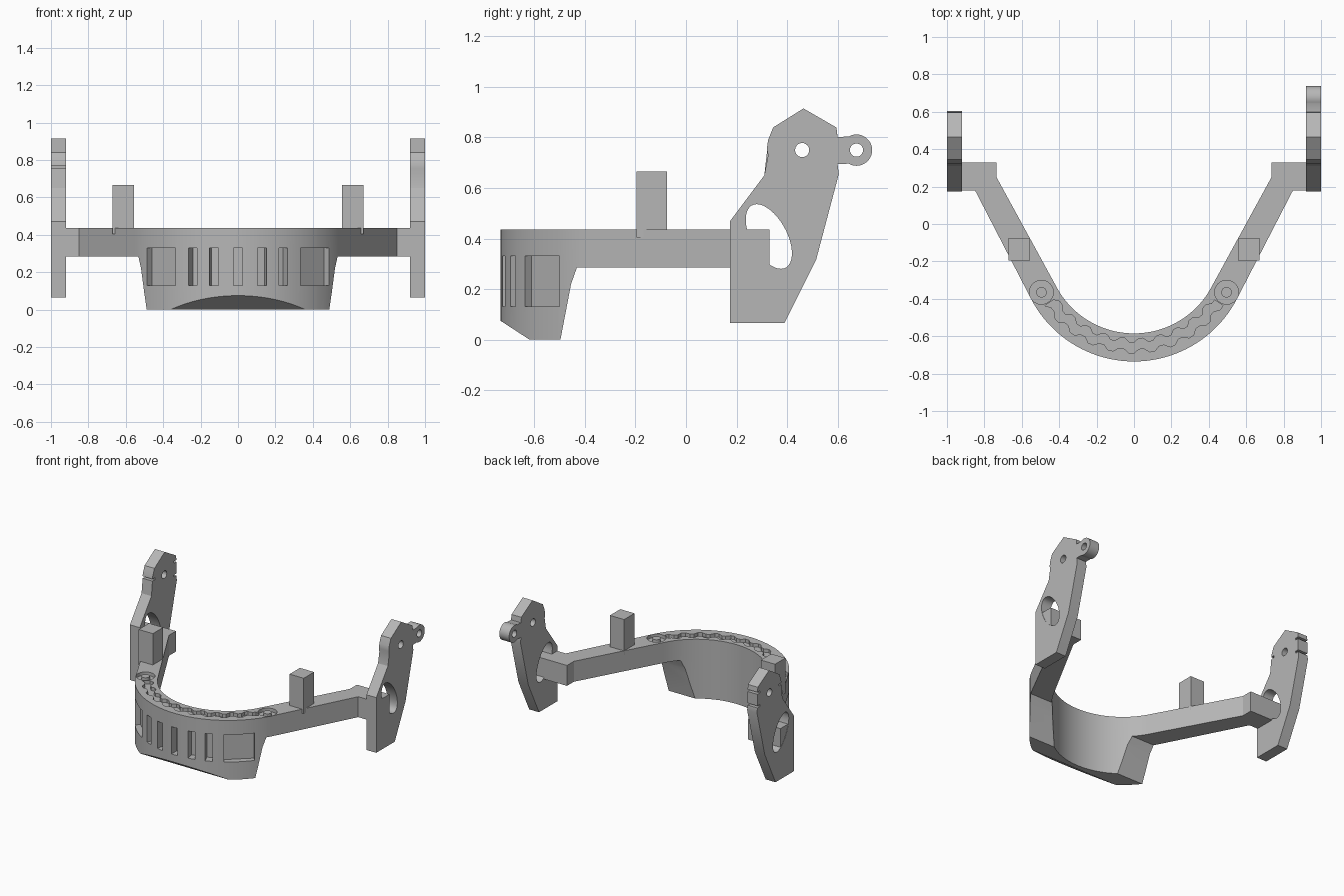
import bpy, bmesh
from math import sin, cos, radians, pi
from mathutils import Matrix, Vector

if "Cube" in bpy.data.objects:
    bpy.data.objects.remove(bpy.data.objects["Cube"], do_unlink=True)

grey = bpy.data.materials.new("plain_grey")
grey.use_nodes = True
GREY = (0.47, 0.47, 0.47, 1)
grey.diffuse_color = GREY
grey.node_tree.nodes["Principled BSDF"].inputs["Base Color"].default_value = GREY


def prism(name, points, axis, lo, hi):
    """Extrude a flat outline along x (points are y, z) or z (points are x, y)."""
    bm = bmesh.new()
    place = (lambda p: (lo, *p)) if axis == "x" else (lambda p: (*p, lo))
    face = bm.faces.new([bm.verts.new(place(p)) for p in points])
    new = bmesh.ops.extrude_face_region(bm, geom=[face])["geom"]
    shift = Vector((hi - lo, 0, 0) if axis == "x" else (0, 0, hi - lo))
    bmesh.ops.translate(bm, vec=shift, verts=[v for v in new if isinstance(v, bmesh.types.BMVert)])
    bmesh.ops.recalc_face_normals(bm, faces=bm.faces)
    mesh = bpy.data.meshes.new(name)
    bm.to_mesh(mesh)
    bm.free()
    mesh.materials.append(grey)
    ob = bpy.data.objects.new(name, mesh)
    bpy.context.collection.objects.link(ob)
    return ob


def activate(ob):
    bpy.ops.object.select_all(action="DESELECT")
    ob.select_set(True)
    bpy.context.view_layer.objects.active = ob


def combine(ob, cutter, operation="DIFFERENCE"):
    """Apply a boolean and discard the cutter."""
    activate(ob)
    mod = ob.modifiers.new("cut", "BOOLEAN")
    mod.operation, mod.object, mod.solver = operation, cutter, "EXACT"
    bpy.ops.object.modifier_apply(modifier=mod.name)
    bpy.data.objects.remove(cutter, do_unlink=True)


def smooth(ob):
    activate(ob)
    bpy.ops.object.shade_smooth_by_angle(angle=radians(25))


def circle(cx, cy, r, start=0, end=360, n=32):
    closed = end - start == 360
    steps = n if closed else n + 1
    angles = [radians(start + (end - start) * i / n) for i in range(steps)]
    return [(cx + r * cos(a), cy + r * sin(a)) for a in angles]


def bow(r, degrees):
    """Point on the curved front, angle measured from straight ahead."""
    a = radians(degrees)
    return (r * sin(a), CENTRE_Y - r * cos(a))


CENTRE_Y, OUTER, INNER, SWEEP = -0.115, 0.62, 0.47, 63
TOP = 0.435

# Curved front band with two straight arms
arm_end = [(0.85, 0.18), (0.998, 0.18), (0.998, 0.33), (0.735, 0.33), (0.735, 0.25)]
steps = 42
sweep = [-SWEEP + 2 * SWEEP * i / steps for i in range(steps + 1)]
plan = [bow(OUTER, a) for a in sweep] + arm_end
plan += [bow(INNER, a) for a in reversed(sweep)]
plan += [(-x, y) for x, y in reversed(arm_end)]
band = prism("front_band_and_arms", plan, "z", 0, TOP)

# Side outline: deep chin with a sloped lower lip, slim arms
side = [(-0.8, 0.117), (-0.62, 0), (-0.497, 0), (-0.455, 0.22), (-0.432, 0.285),
        (0.5, 0.285), (0.5, 0.6), (-0.8, 0.6)]
combine(band, prism("side_cutter", side, "x", -1.2, 1.2), "INTERSECT")

# Vent slots in the front, and a wide pocket at each end of the row
for angle, width, depth in [(0, 0.05, 0.06), (12, 0.05, 0.06), (-12, 0.05, 0.06),
                            (23, 0.05, 0.06), (-23, 0.05, 0.06),
                            (42, 0.205, 0.045), (-42, 0.205, 0.045)]:
    w = width / 2
    near, far = -OUTER - 0.05, -OUTER + depth
    slot = prism("slot_cutter", [(-w, near), (w, near), (w, far), (-w, far)], "z", 0.13, 0.33)
    slot.data.transform(Matrix.Translation((0, CENTRE_Y, 0)) @ Matrix.Rotation(radians(angle), 4, "Z"))
    combine(band, slot)

# Toothed groove along the top
teeth = range(-20, 21)
outer_edge = [bow(0.575 if (i + 1) % 4 < 2 else 0.553, i * 2.8) for i in teeth]
inner_edge = [bow(0.52 if (i + 1) % 4 < 2 else 0.498, i * 2.8) for i in teeth]
combine(band, prism("groove_cutter", outer_edge + inner_edge[::-1], "z", TOP - 0.025, 0.5))

# Round recess with a pin at each end of the groove
for s in (-1, 1):
    combine(band, prism("recess_cutter", circle(s * 0.495, -0.365, 0.064), "z", TOP - 0.025, 0.5))
    pin = prism("left_pin" if s > 0 else "right_pin", circle(s * 0.495, -0.365, 0.028), "z", TOP - 0.04, TOP)
    smooth(pin)
smooth(band)

# Square posts on the arms
for s, name in ((-1, "right_post"), (1, "left_post")):
    prism(name, [(s * 0.555, -0.195), (s * 0.67, -0.195), (s * 0.67, -0.075), (s * 0.555, -0.075)],
          "z", TOP - 0.03, 0.665)

# Upright side plates; the left one carries a rear lug, the right one has slits
lower = [(0.175, 0.47), (0.175, 0.065), (0.39, 0.065), (0.515, 0.315), (0.605, 0.655)]
crown = [(0.595, 0.84), (0.465, 0.915), (0.345, 0.84), (0.325, 0.79)]
neck = [(0.31, 0.65)]
lug = [(0.6, 0.695)] + circle(0.675, 0.75, 0.062, -120, 120) + [(0.6, 0.802)]
slits_back = [(0.6, 0.69), (0.57, 0.69), (0.57, 0.705), (0.6, 0.705),
              (0.6, 0.79), (0.57, 0.79), (0.57, 0.805), (0.6, 0.805)]
slits_front = [(0.322, 0.77), (0.35, 0.77), (0.35, 0.755), (0.322, 0.755)]
plates = (("left_side_plate", 0.92, lug, [(0.32, 0.755), (0.325, 0.73)]),
          ("right_side_plate", -1.0, slits_back, slits_front))
for name, x, rear, front in plates:
    plate = prism(name, lower + rear + crown + front + neck, "x", x, x + 0.08)
    holes = [circle(0.46, 0.75, 0.028)]
    ring = [2 * pi * i / 40 for i in range(40)]
    holes.append([(0.328 - 0.048 * cos(t) + 0.078 * sin(t), 0.408 + 0.128 * cos(t)) for t in ring])
    if rear is lug:
        holes.append(circle(0.675, 0.75, 0.026))
    for hole in holes:
        combine(plate, prism("hole_cutter", hole, "x", x - 0.1, x + 0.2))
    smooth(plate)
